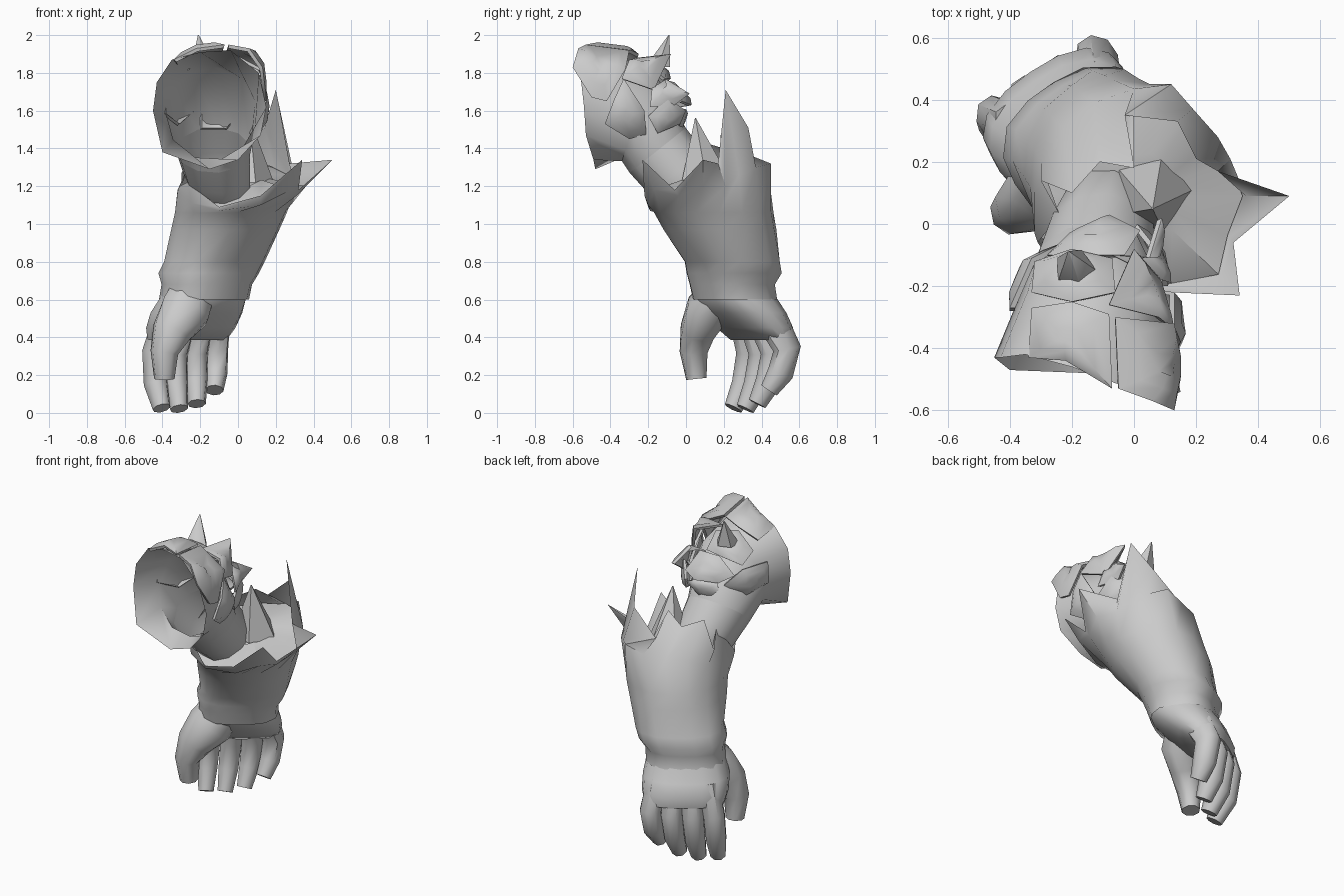
import bpy, bmesh, math
from mathutils import Vector as V
from mathutils.geometry import normal as poly_normal

if "Cube" in bpy.data.objects:
    bpy.data.objects.remove(bpy.data.objects["Cube"])

grey = bpy.data.materials.new("plain grey")
grey.use_nodes = True
GREY = (0.6, 0.6, 0.6, 1)
grey.diffuse_color = GREY
grey.node_tree.nodes["Principled BSDF"].inputs["Base Color"].default_value = GREY


def ring(c, u, v, n, start=0.0, power=2.0):
    """Loop of n points about c with half axes u and v; a higher power is squarer."""
    pts = []
    for i in range(n):
        a = start + math.tau * i / n
        co, si = math.cos(a), math.sin(a)
        k = (abs(co) ** power + abs(si) ** power) ** (-1 / power)
        pts.append(V(c) + V(u) * co * k + V(v) * si * k)
    return pts


def loft(name, rings, cap_first=False, cap_last=False, angle=50):
    """Skin a list of equal-length rings."""
    bm = bmesh.new()
    rows = [[bm.verts.new(p) for p in r] for r in rings]
    n = len(rows[0])
    for a, b in zip(rows, rows[1:]):
        for i in range(n):
            j = (i + 1) % n
            bm.faces.new((a[i], a[j], b[j], b[i]))
    if cap_first:
        bm.faces.new(rows[0])
    if cap_last:
        bm.faces.new(rows[-1])
    bmesh.ops.recalc_face_normals(bm, faces=bm.faces)
    mesh = bpy.data.meshes.new(name)
    bm.to_mesh(mesh)
    bm.free()
    mesh.materials.append(grey)
    ob = bpy.data.objects.new(name, mesh)
    bpy.context.collection.objects.link(ob)
    bpy.ops.object.select_all(action='DESELECT')
    ob.select_set(True)
    bpy.context.view_layer.objects.active = ob
    bpy.ops.object.shade_smooth_by_angle(angle=math.radians(angle))


def tube(name, path, radii, side, n=8):
    """Tapered tube along a path, radii given as (across, deep)."""
    path = [V(p) for p in path]
    rings = []
    for i, p in enumerate(path):
        t = (path[min(i + 1, len(path) - 1)] - path[max(i - 1, 0)]).normalized()
        u = (V(side) - t * V(side).dot(t)).normalized()
        rings.append(ring(p, u * radii[i][0], t.cross(u) * radii[i][1], n, math.pi / n))
    loft(name, rings, True, True)


def spike(name, base, r, tip, n=5):
    """Pointed cone from a horizontal base to a tip."""
    loft(name, [ring(base, (r, 0, 0), (0, r, 0), n),
                ring(tip, (.003, 0, 0), (0, .003, 0), n)], True, True, 60)


SHOULDER = V((-.14, -.30, 1.60))


def plate(name, corners, bulge=.04):
    """Domed armour plate over an outline, bulging away from the shoulder centre."""
    pts = [V(p) for p in corners]
    c = sum(pts, V()) / len(pts)
    nrm = poly_normal(pts)
    if nrm.dot(c - SHOULDER) < 0:
        nrm = -nrm
    skirt = [p.lerp(c, .08) - nrm * .015 for p in pts]
    mid = [p.lerp(c, .35) + nrm * bulge * .75 for p in pts]
    top = [p.lerp(c, .75) + nrm * bulge for p in pts]
    loft(name, [skirt, pts, mid, top], cap_last=True, angle=60)


# W runs along the row of knuckles, N points out of the back of the hand
W, N = V((.83, .56, 0)), V((-.56, .83, 0))
FRONT, TURN = math.radians(-107), math.radians(34)

# Forearm guard: squarish wrist, round sleeve, then a jagged rim leaning inward
wrist = [((-.18, .26, .60), .235, .195), ((-.165, .245, .68), .235, .20),
         ((-.155, .255, .74), .26, .225), ((-.125, .245, .80), .26, .225)]
sleeve = [(.97, -.355, .22, -.12, .48), (1.06, -.335, .26, -.17, .465)]
wide = [(-.10, -.19, 1.07), (.12, -.20, 1.10), (.28, -.17, 1.18), (.31, -.04, 1.15),
        (.36, .09, 1.20), (.31, .21, 1.20), (.27, .28, 1.26), (.19, .37, 1.30),
        (.12, .45, 1.32), (.00, .435, 1.28), (-.13, .39, 1.27), (-.23, .31, 1.25),
        (-.30, .20, 1.20), (-.32, .10, 1.18), (-.32, -.03, 1.17), (-.24, -.14, 1.11)]
rim = [(-.10, -.20, 1.09), (.12, -.22, 1.15), (.34, -.23, 1.34), (.32, -.06, 1.18),
       (.50, .09, 1.34), (.27, .17, 1.32), (.20, .21, 1.71), (.14, .33, 1.51),
       (-.03, .35, 1.36), (.00, .18, 1.47), (-.11, .20, 1.40), (-.20, .10, 1.43),
       (-.30, .14, 1.27), (-.24, .03, 1.36), (-.31, -.06, 1.20), (-.27, -.12, 1.22)]
rings = [ring(c, W * w, N * t, 16, FRONT - TURN, 2.7) for c, w, t in wrist]
rings += [ring(((a + b) / 2, (c + d) / 2, z), ((b - a) / 2, 0, 0), (0, (d - c) / 2, 0), 16, FRONT)
          for z, a, b, c, d in sleeve]
wide, rim = [V(p) for p in wide], [V(p) for p in rim]
loft("forearm_guard", rings + [wide, rim])

# Sloping lining that closes the guard around the elbow, and the spike on it
hub = V((.02, .08, 1.27))
loft("guard_lining", [[p.lerp(hub, .03) for p in wide], [p.lerp(hub, .6) for p in wide]], cap_last=True)
spike("elbow_spike", (.05, .11, 1.22), .14, (.06, .05, 1.56))

# Hand
hand = [((-.17, .25, .70), .20, .18), ((-.18, .255, .62), .23, .19), ((-.22, .31, .53), .255, .18),
        ((-.25, .365, .45), .255, .15), ((-.27, .40, .385), .235, .10)]
loft("hand", [ring(c, W * w, N * t, 16, 0, 2.5) for c, w, t in hand], True, True)

# Four curled fingers, blended between the index and the little finger
index = [(-.38, .31, .50), (-.44, .34, .32), (-.435, .31, .15), (-.405, .25, .025)]
little = [(-.11, .45, .50), (-.12, .535, .34), (-.12, .50, .21), (-.125, .44, .12)]
drop = [0, -.035, -.04, 0]
for i, name in enumerate(("index", "middle", "ring", "little")):
    path = [V(a).lerp(V(b), i / 3) + V((0, 0, drop[i] * k / 3))
            for k, (a, b) in enumerate(zip(index, little))]
    tube(name + "_finger", path, [(.066, .09), (.067, .078), (.063, .072), (.048, .05)], W)

# Thumb
tube("thumb", [(-.23, .20, .66), (-.28, .11, .54), (-.35, .06, .43), (-.39, .04, .32), (-.39, .055, .18)],
     [(.12, .10), (.14, .12), (.11, .095), (.075, .075), (.055, .055)], (1, .2, 0))

# Shoulder cup: open front lip narrowing into the upper arm
lip = [(-.45, -.43, 1.60), (-.43, -.43, 1.75), (-.35, -.42, 1.87), (-.20, -.46, 1.91),
       (-.04, -.52, 1.92), (.11, -.56, 1.80), (.15, -.54, 1.62), (.12, -.53, 1.47),
       (.00, -.49, 1.34), (-.15, -.48, 1.29), (-.40, -.47, 1.38)]
X = V((-1, 0, 0))
cup_back = ring((-.14, -.26, 1.58), X * .24, V((0, .08, .25)), 11)
arm_top = ring((-.13, -.15, 1.39), X * .20, V((0, .15, .12)), 11)
loft("shoulder_cup", [[V(p) for p in lip], cup_back, arm_top])
loft("upper_arm", [arm_top,
                   ring((-.11, -.05, 1.27), X * .18, V((0, .15, .11)), 11),
                   ring((-.08, .06, 1.14), X * .15, V((0, .13, .10)), 11),
                   ring((-.06, .12, 1.05), X * .08, V((0, .07, .05)), 11)], cap_last=True)

# Overlapping shoulder plates, some drawn out into spikes
plate("front_outer_plate", [(-.06, -.30, 1.92), (-.05, -.53, 1.95), (.06, -.57, 1.93), (.13, -.60, 1.83),
                            (.15, -.50, 1.67), (.15, -.42, 1.65), (.13, -.32, 1.82)], .05)
plate("front_top_plate", [(-.33, -.27, 1.84), (-.34, -.43, 1.87), (-.22, -.44, 1.93),
                          (-.07, -.53, 1.95), (-.08, -.29, 1.92), (-.20, -.25, 1.90)])
plate("middle_spike_plate", [(-.08, -.26, 1.88), (.00, -.08, 1.90), (.08, -.17, 1.71),
                             (.13, -.34, 1.77), (.08, -.30, 1.87)])
plate("rear_top_plate", [(-.33, -.22, 1.79), (-.32, -.12, 1.73), (-.20, -.08, 1.77),
                         (-.07, -.11, 1.77), (-.06, -.22, 1.85), (-.20, -.25, 1.88)], .05)
spike("rear_top_spike", (-.19, -.15, 1.83), .07, (-.21, -.09, 2.0))
plate("lower_outer_plate", [(.13, -.33, 1.77), (.13, -.22, 1.60), (.07, -.21, 1.47),
                            (.08, -.30, 1.45), (.13, -.43, 1.53), (.15, -.38, 1.66)])
plate("rear_outer_plate", [(.11, -.20, 1.57), (.09, -.10, 1.67), (.01, .00, 1.60),
                           (.02, -.03, 1.53), (.08, -.15, 1.48)], .03)
plate("outer_spike_plate", [(-.07, -.10, 1.77), (.05, -.11, 1.77), (.09, .02, 1.69),
                            (.07, -.06, 1.63), (.12, -.19, 1.62), (.09, -.18, 1.72)], .03)
plate("rear_plate", [(-.21, -.03, 1.62), (-.08, .03, 1.63), (.02, -.02, 1.65),
                     (-.03, -.10, 1.76), (-.17, -.10, 1.76), (-.28, -.10, 1.66)])
plate("rear_lower_plate", [(-.20, -.04, 1.61), (-.06, .00, 1.61), (.01, -.02, 1.58),
                           (-.06, -.04, 1.50), (-.20, -.06, 1.50)], .03)
plate("rear_inner_plate", [(-.40, -.27, 1.72), (-.33, -.11, 1.71), (-.23, -.06, 1.60),
                           (-.32, -.15, 1.52), (-.40, -.28, 1.58)])
